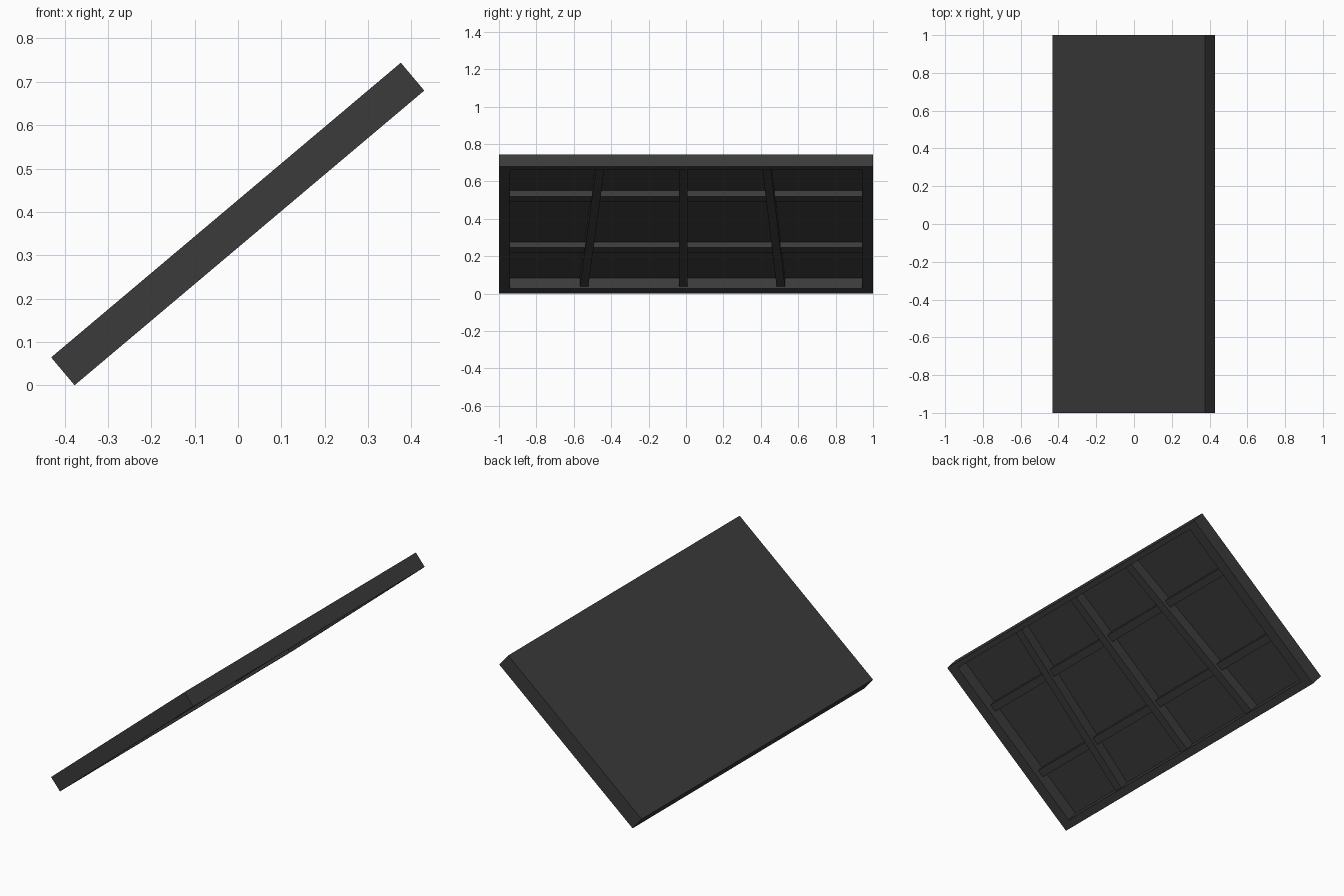
import bpy
from math import atan2
from mathutils import Matrix, Vector

cube = bpy.data.objects.get("Cube")
if cube:
    bpy.data.objects.remove(cube, do_unlink=True)

charcoal = bpy.data.materials.new("charcoal")
charcoal.use_nodes = True
colour = (0.043, 0.043, 0.043, 1)
charcoal.diffuse_color = colour
charcoal.node_tree.nodes["Principled BSDF"].inputs["Base Color"].default_value = colour

# Slab frame: u runs up the slope, y across, n out of the top skin
LENGTH, THICK, SKIN = 1.055, 0.084, 0.010
EDGE = 0.06
LOW, HIGH = 0.042, LENGTH - 0.028
tilt = Matrix.Translation((-0.377, 0, 0)) @ Matrix.Rotation(-atan2(0.68, 0.807), 4, 'Y')


def beam(name, start, end, width, bottom, top):
    """Bar from start to end, given as (u, y) pairs, with ends cut square to u or y."""
    a, b = Vector(start), Vector(end)
    along_y = abs(b.y - a.y) > abs(b.x - a.x)
    side = Vector((width / 2, 0)) if along_y else Vector((0, width / 2))
    ring = [a - side, b - side, b + side, a + side]
    verts = [(p.x, p.y, n) for n in (bottom, top) for p in ring]
    faces = [(3, 2, 1, 0), (4, 5, 6, 7)]
    faces += [(i, (i + 1) % 4, (i + 1) % 4 + 4, i + 4) for i in range(4)]
    mesh = bpy.data.meshes.new(name)
    mesh.from_pydata(verts, [], faces)
    mesh.transform(tilt)
    mesh.materials.append(charcoal)
    # Keep every face pointing outward
    import bmesh
    bm = bmesh.new()
    bm.from_mesh(mesh)
    bmesh.ops.recalc_face_normals(bm, faces=bm.faces)
    bm.to_mesh(mesh)
    bm.free()
    obj = bpy.data.objects.new(name, mesh)
    bpy.context.collection.objects.link(obj)
    return obj


under = THICK - SKIN

# Top skin
beam("top_panel", (0, 0), (LENGTH, 0), 2, under, THICK)

# Outer frame
for name, y in (("front_rail", -1 + EDGE / 2), ("back_rail", 1 - EDGE / 2)):
    beam(name, (0, y), (LENGTH, y), EDGE, 0, under)
for name, u0, u1 in (("lower_rail", 0, LOW), ("upper_rail", HIGH, LENGTH)):
    mid = (u0 + u1) / 2
    beam(name, (mid, -1 + EDGE), (mid, 1 - EDGE), u1 - u0, 0, under)

# Shallow cross bars under the skin
for name, u in (("lower_cross_bar", 0.321), ("upper_cross_bar", 0.745)):
    beam(name, (u, -1 + EDGE), (u, 1 - EDGE), 0.042, 0.035, under)

# Deeper ribs running up the slope, the outer two converging toward the top
for name, y0, y1 in (("front_rib", -0.545, -0.458),
                     ("middle_rib", -0.015, -0.015),
                     ("back_rib", 0.507, 0.43)):
    beam(name, (LOW, y0), (HIGH, y1), 0.045, 0.013, under)
